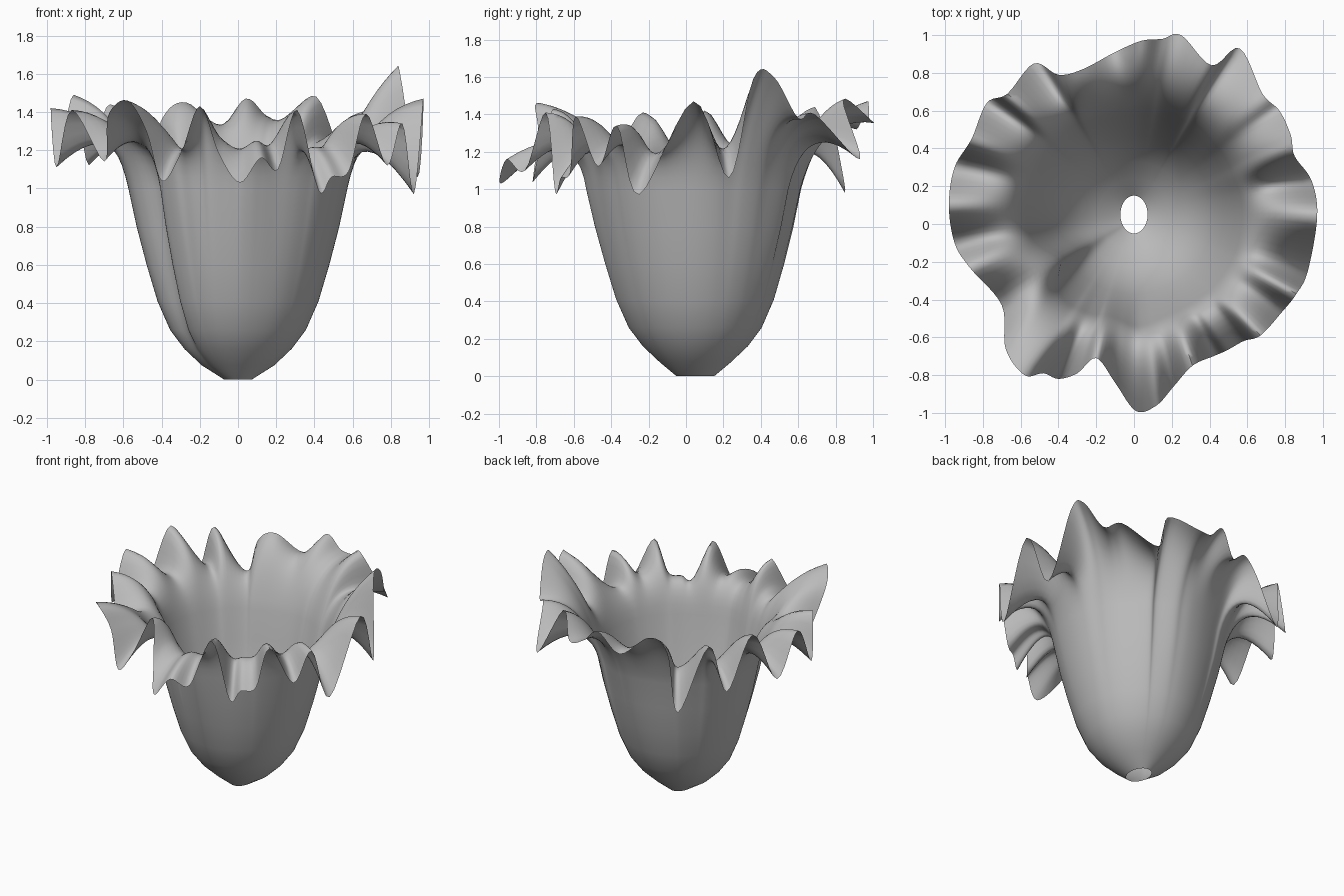
import bpy
import math
from mathutils import Vector

if "Cube" in bpy.data.objects:
    bpy.data.objects.remove(bpy.data.objects["Cube"])

CENTRE = Vector((0, .05, 0))
STEPS = 6          # subdivisions between neighbouring rim points
FLARE_STEPS = 12   # rings in the flared lip

# Crests and dips of the ruffled rim, counter-clockwise from the left side
RIM = [
    (.97, .04, 1.47), (.94, .23, 1.06), (.85, .36, 1.59), (.83, .47, 1.6),
    (.77, .6, 1.38), (.68, .69, 1.4), (.56, .93, 1.16), (.41, .84, 1.48),
    (.25, 1, 1.36), (.15, .98, 1.38), (.04, .97, 1.47), (-.1, .91, 1.32),
    (-.27, .82, 1.45), (-.4, .79, 1.36), (-.53, .85, .98), (-.67, .69, 1.44),
    (-.78, .64, 1.12), (-.86, .45, 1.49), (-.95, .3, 1.13), (-.98, .1, 1.42),
    (-.95, -.1, 1.11), (-.87, -.23, 1.41), (-.7, -.43, 1.14), (-.68, -.66, 1.38),
    (-.58, -.8, 1.46), (-.48, -.79, 1.3), (-.4, -.82, 1.04), (-.3, -.79, 1.18),
    (-.2, -.71, 1.43), (-.1, -.84, 1.18), (.01, -.99, 1.03), (.12, -.96, 1.16),
    (.21, -.86, 1.1), (.31, -.75, 1.41), (.42, -.7, .99), (.49, -.67, 1.06),
    (.58, -.62, 1.09), (.67, -.59, 1.39), (.78, -.47, 1.12), (.86, -.37, 1.34),
    (.92, -.25, .97),
]

# Cup profile as radius and height
PROFILE = [(.1, 0), (.19, .075), (.28, .16), (.355, .26), (.42, .41),
           (.475, .6), (.525, .8), (.565, 1)]


def spline(a, b, c, d, t):
    """Smooth curve from b to c."""
    return b + .5 * t * (c - a + t * (2 * a - 5 * b + 4 * c - d
                                      + t * (3 * (b - c) + d - a)))


def closed_curve(points, steps):
    pts = [Vector(p) for p in points]
    n = len(pts)
    return [spline(pts[i - 1], pts[i], pts[(i + 1) % n], pts[(i + 2) % n], s / steps)
            for i in range(n) for s in range(steps)]


def meridian(tip):
    """Points from the base hole up the cup and over the lip to the rim."""
    out = tip - CENTRE
    angle = math.atan2(out.y, out.x)
    ray = Vector((math.cos(angle), math.sin(angle), 0))
    up = Vector((0, 0, 1))
    # One deep crease runs up the front right of the cup, steeper toward the front
    offset = math.degrees(angle) % 360 - 212
    width = 8 if offset > 0 else 14
    crease = .16 * math.exp(-(offset / width) ** 2)
    # Soft flutes follow the ruffles and fade toward the base
    flute = .15 * (out.xy.length - .92)
    points = []
    for radius, height in PROFILE:
        dent = 1 - crease * min(1, height * 3)
        points.append(CENTRE + ray * (radius * dent + flute * height ** 2) + up * height)
    points[0].x *= .72
    start = points[-1]
    throat = .65 * (1 - crease / 2) + flute
    bend = CENTRE + Vector((0, .025, 1.4)) + ray * throat
    for i in range(1, FLARE_STEPS + 1):
        t = i / FLARE_STEPS
        points.append(start * (1 - t) ** 2 + bend * 2 * t * (1 - t) + tip * t * t)
    return points


# Skin the meridians into one open, ruffled surface
columns = [meridian(p) for p in closed_curve(RIM, STEPS)]
rows = len(columns[0])
count = len(columns)
verts = [p for column in columns for p in column]
faces = []
for i in range(count):
    j = (i + 1) % count
    for k in range(rows - 1):
        faces.append((i * rows + k, j * rows + k, j * rows + k + 1, i * rows + k + 1))

mesh = bpy.data.meshes.new("ruffled_bowl")
mesh.from_pydata(verts, [], faces)
mesh.update()
bowl = bpy.data.objects.new("ruffled_bowl", mesh)
bpy.context.collection.objects.link(bowl)

# Plain grey finish
grey = bpy.data.materials.new("plain_grey")
grey.use_nodes = True
colour = (.5, .5, .5, 1)
grey.diffuse_color = colour
grey.node_tree.nodes["Principled BSDF"].inputs["Base Color"].default_value = colour
mesh.materials.append(grey)

bpy.context.view_layer.objects.active = bowl
bowl.select_set(True)
bpy.ops.object.shade_smooth_by_angle(angle=math.radians(80))
